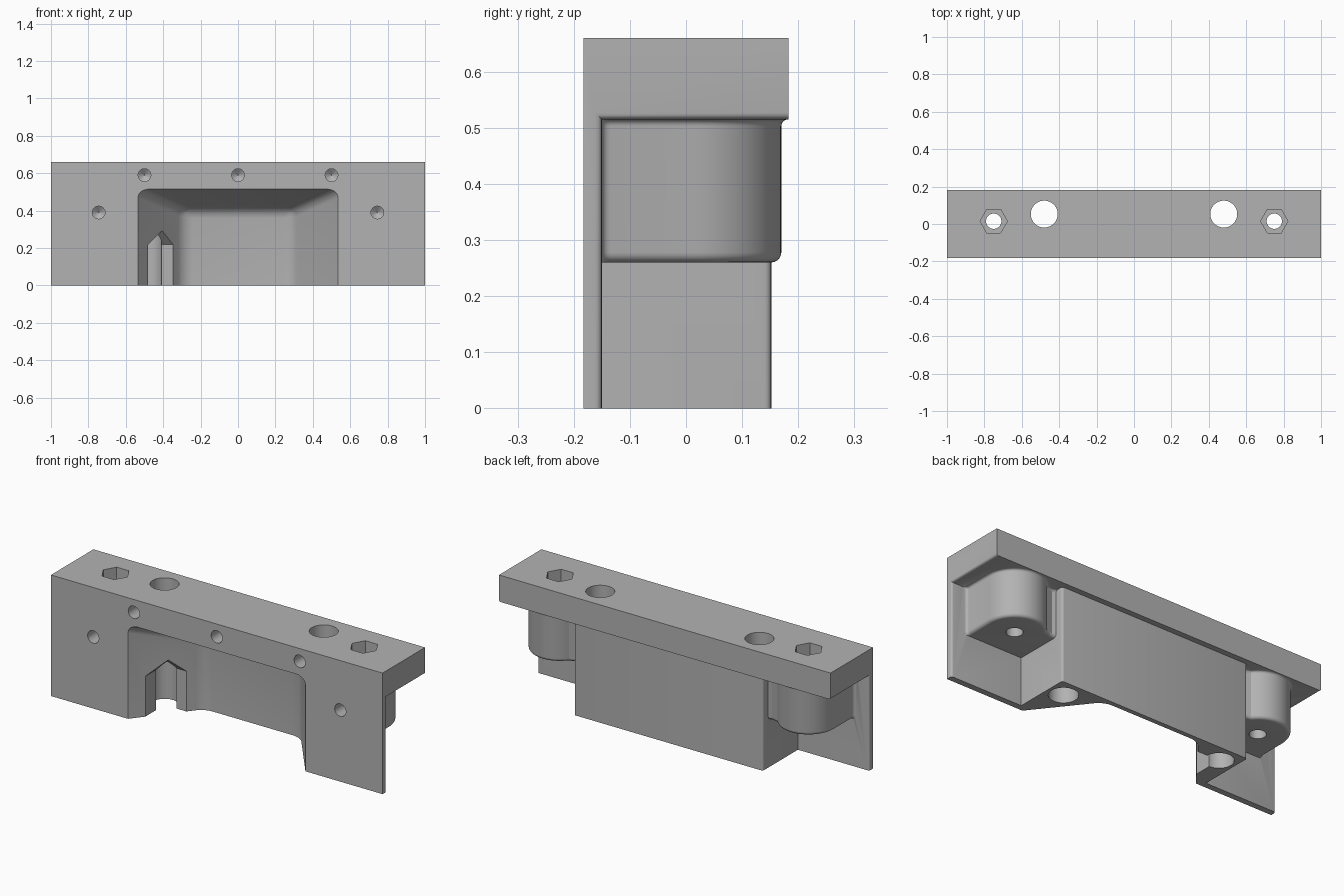
import bpy, bmesh, math

if "Cube" in bpy.data.objects:
    bpy.data.objects.remove(bpy.data.objects["Cube"])

grey = bpy.data.materials.new("light grey")
grey.diffuse_color = (0.45, 0.45, 0.45, 1)
grey.use_nodes = True
grey.node_tree.nodes["Principled BSDF"].inputs["Base Color"].default_value = grey.diffuse_color


def loft(name, sections):
    """Solid through rings of equal length, with flat end caps."""
    bm = bmesh.new()
    rings = [[bm.verts.new(p) for p in s] for s in sections]
    n = len(rings[0])
    for a, b in zip(rings, rings[1:]):
        for i in range(n):
            j = (i + 1) % n
            bm.faces.new((a[i], a[j], b[j], b[i]))
    bm.faces.new(rings[0])
    bm.faces.new(rings[-1])
    bmesh.ops.recalc_face_normals(bm, faces=bm.faces)
    mesh = bpy.data.meshes.new(name)
    bm.to_mesh(mesh)
    bm.free()
    ob = bpy.data.objects.new(name, mesh)
    bpy.context.collection.objects.link(ob)
    mesh.materials.append(grey)
    return ob


def rect(x0, x1, y0, y1, z):
    return [(x0, y0, z), (x1, y0, z), (x1, y1, z), (x0, y1, z)]


def box(name, x0, x1, y0, y1, z0, z1):
    return loft(name, [rect(x0, x1, y0, y1, z) for z in (z0, z1)])


def post(name, x, y, r, z0, z1, n=48):
    return loft(name, [[(x + r * math.cos(2 * math.pi * i / n),
                         y + r * math.sin(2 * math.pi * i / n), z) for i in range(n)]
                       for z in (z0, z1)])


def combine(target, tool, op):
    tool.hide_render = True
    mod = target.modifiers.new("combine", 'BOOLEAN')
    mod.operation, mod.solver, mod.object = op, 'EXACT', tool
    bpy.context.view_layer.objects.active = target
    bpy.ops.object.modifier_apply(modifier=mod.name)
    bpy.data.objects.remove(tool)


def round_edges(ob, rule, width, segments=6):
    bm = bmesh.new()
    bm.from_mesh(ob.data)
    edges = [e for e in bm.edges if rule(e.verts[0].co, e.verts[1].co)]
    bmesh.ops.bevel(bm, geom=edges, offset=width, segments=segments, profile=0.5,
                    affect='EDGES', clamp_overlap=True)
    bm.to_mesh(ob.data)
    bm.free()


def near(a, b):
    return abs(a - b) < 0.002


# Block with open rear corners: top slab, front plate and middle body
bracket = box("bracket", -1, 1, -0.183, 0.183, 0, 0.66)
combine(bracket, box("rear_cut", -1.2, 1.2, 0.152, 0.4, -0.2, 0.515), 'DIFFERENCE')
for s in (-1, 1):
    xs = sorted((s * 0.57, s * 1.2))
    combine(bracket, box("corner_cut", *xs, -0.15, 0.4, -0.2, 0.515), 'DIFFERENCE')


def outer_edge(a, b):
    end = near(abs(a.x), 1) and near(abs(b.x), 1) and a.x * b.x > 0
    plate = near(a.y, -0.15) and near(b.y, -0.15)
    slab = near(a.z, 0.515) and near(b.z, 0.515)
    body = all(near(abs(p.x), 0.57) and near(p.y, 0.152) for p in (a, b)) and a.x * b.x > 0
    return (end and (plate or slab)) or (body and abs(a.z - b.z) > 0.1)


round_edges(bracket, outer_edge, 0.012, 4)


# Round bolt bosses blending into the plate, body and slab
def boss_ring(s, d, z):
    r, f = 0.155 + d, 0.015
    pts = [(0.54, -0.16), (0.75 + r + f, -0.16)]
    for i in range(5):
        a = math.radians(-90 - 90 * i / 4)
        pts.append((0.75 + r + f + f * math.cos(a), -0.15 + f + f * math.sin(a)))
    for i in range(29):
        a = math.radians(142 * i / 28)
        pts.append((0.75 + r * math.cos(a), 0.015 + r * math.sin(a)))
    pts += [(0.59, 0.1 + d), (0.54, 0.115 + d)]
    return [(s * x, y, z) for x, y in pts]


quarter = [math.radians(90 * i / 5) for i in range(6)]
steps = [(-0.018 * (1 - math.sin(a)), 0.26 + 0.018 * (1 - math.cos(a))) for a in quarter]
steps += [(0.012 * (1 - math.cos(a)), 0.503 + 0.012 * math.sin(a)) for a in quarter]
steps.append((0.012, 0.53))
for s in (-1, 1):
    combine(bracket, loft("boss", [boss_ring(s, d, z) for d, z in steps]), 'UNION')


# Tapered front recess, open at the bottom
def recess_ring(y):
    t = (y + 0.183) / 0.31
    w, top = 0.535 - 0.245 * t, 0.515 - 0.11 * t
    return [(-w, y, -0.2), (w, y, -0.2), (w, y, top), (-w, y, top)]


recess = loft("recess_cut", [recess_ring(-0.25), recess_ring(0.127)])


def recess_edge(a, b):
    back = near(a.y, 0.127) and near(b.y, 0.127)
    low = a.z < 0 and b.z < 0
    slanted = abs(a.y - b.y) > 0.1 and a.z > 0
    return not low and (back or slanted)


round_edges(recess, recess_edge, 0.045)
combine(bracket, recess, 'DIFFERENCE')

# Rod holes, bolt holes and hexagonal nut pockets
for s in (-1, 1):
    combine(bracket, post("rod_hole", s * 0.48, 0.053, 0.072, -0.1, 0.8), 'DIFFERENCE')
    combine(bracket, post("bolt_hole", s * 0.75, 0.015, 0.041, -0.1, 0.8, 32), 'DIFFERENCE')
    combine(bracket, post("nut_pocket", s * 0.75, 0.015, 0.073, 0.46, 0.8, 6), 'DIFFERENCE')

# Peaked side slot from the recess into one rod hole
combine(bracket, loft("side_slot", [rect(-0.48, -0.2, -0.3, 0.053, -0.1),
                                    rect(-0.48, -0.2, -0.3, 0.053, 0.22),
                                    rect(-0.33, -0.2, -0.3, -0.097, 0.37)]), 'DIFFERENCE')

# Blind screw holes with conical ends in the front
for x, z in ((-0.5, 0.59), (0, 0.59), (0.5, 0.59), (-0.745, 0.39), (0.745, 0.39)):
    rings = [[(x + r * math.cos(math.pi * i / 12), y, z + r * math.sin(math.pi * i / 12))
              for i in range(24)] for r, y in ((0.034, -0.25), (0.034, -0.09), (0.002, -0.065))]
    combine(bracket, loft("screw_hole", rings), 'DIFFERENCE')

bpy.ops.object.select_all(action='DESELECT')
bracket.select_set(True)
bpy.context.view_layer.objects.active = bracket
bpy.ops.object.shade_smooth_by_angle(angle=math.radians(30))
